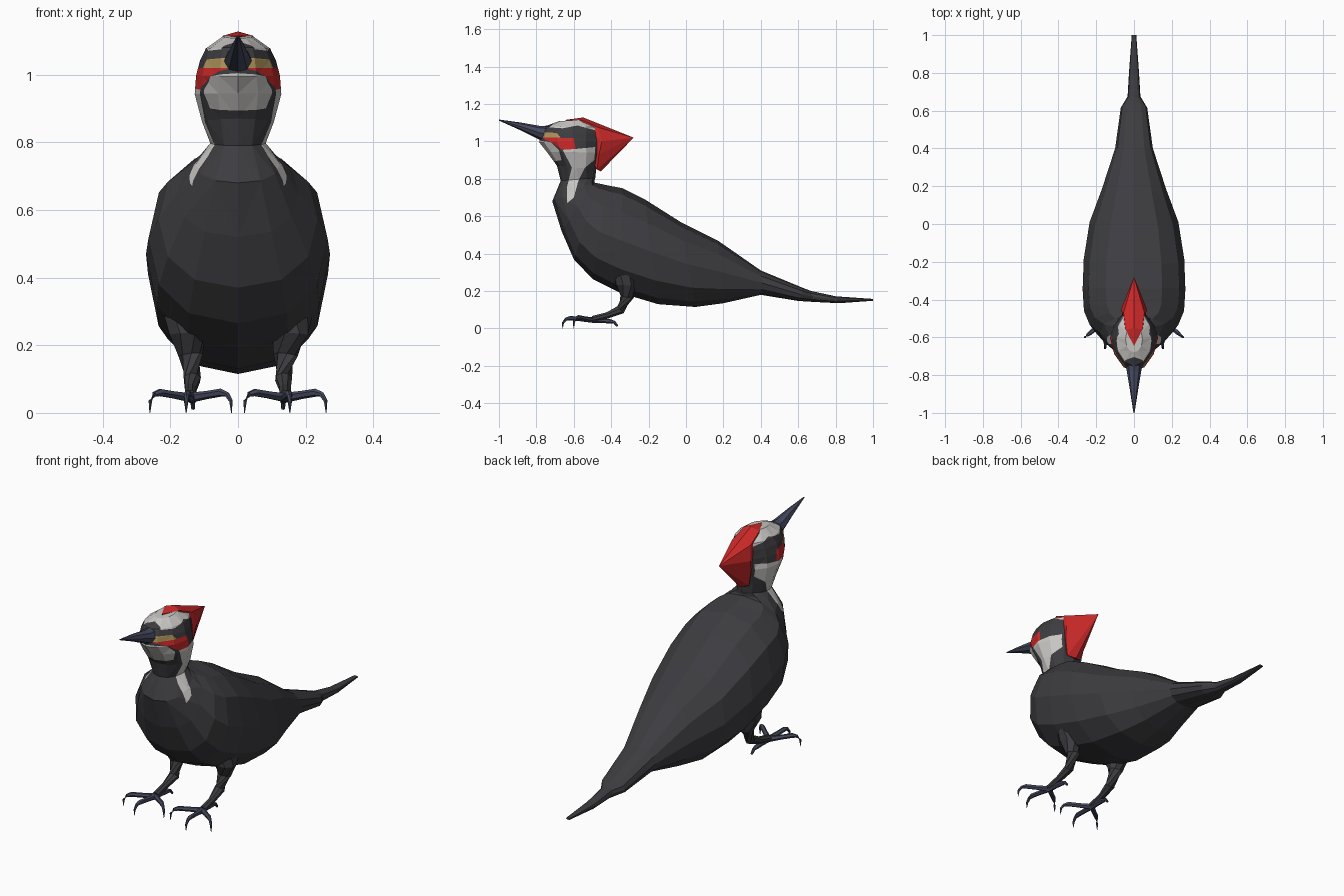
import bpy, bmesh, math
from mathutils import Vector

cube = bpy.data.objects.get("Cube")
if cube:
    bpy.data.objects.remove(cube, do_unlink=True)


def material(name, rgb):
    m = bpy.data.materials.new(name)
    m.use_nodes = True
    m.diffuse_color = (*rgb, 1)
    m.node_tree.nodes["Principled BSDF"].inputs["Base Color"].default_value = (*rgb, 1)
    return m


BLACK = material("charcoal feathers", (0.046, 0.045, 0.051))
WHITE = material("pale feathers", (0.58, 0.57, 0.55))
RED = material("red feathers", (0.6, 0.022, 0.022))
SLATE = material("slate horn", (0.058, 0.066, 0.11))
GOLD = material("golden eye", (0.45, 0.31, 0.11))


def finish(bm, name, mats):
    bmesh.ops.recalc_face_normals(bm, faces=bm.faces)
    mesh = bpy.data.meshes.new(name)
    bm.to_mesh(mesh)
    bm.free()
    for m in mats:
        mesh.materials.append(m)
    obj = bpy.data.objects.new(name, mesh)
    bpy.context.collection.objects.link(obj)
    return obj


def loft(rings):
    """Skin a list of equal-sized vertex rings and cap both ends."""
    bm = bmesh.new()
    loops = [[bm.verts.new(p) for p in ring] for ring in rings]
    n = len(loops[0])
    for a, b in zip(loops, loops[1:]):
        for i in range(n):
            j = (i + 1) % n
            bm.faces.new((a[i], a[j], b[j], b[i]))
    bm.faces.new(loops[0])
    bm.faces.new(loops[-1])
    return bm


def section(back_y, back_z, front_y, front_z, width, power=2.3, n=12):
    """Superellipse ring between a back point and a front point."""
    a, b = Vector((0, back_y, back_z)), Vector((0, front_y, front_z))
    mid, half = (a + b) / 2, (a - b) / 2
    ring = []
    for i in range(n):
        t = 2 * math.pi * i / n
        c, s = math.cos(t), math.sin(t)
        c = math.copysign(abs(c) ** (2 / power), c)
        s = math.copysign(abs(s) ** (2 / power), s)
        ring.append(mid + half * c + Vector((width * s, 0, 0)))
    return ring


def tube(points, radii, name, mat, n=6):
    pts = [Vector(p) for p in points]
    rings = []
    for i, p in enumerate(pts):
        d = (pts[min(i + 1, len(pts) - 1)] - pts[max(i - 1, 0)]).normalized()
        u = d.cross(Vector((0.31, 0.2, 0.93))).normalized()
        v = d.cross(u)
        rings.append([p + (u * math.cos(k * math.tau / n) + v * math.sin(k * math.tau / n)) * radii[i]
                      for k in range(n)])
    return finish(loft(rings), name, [mat])


# Body and tail, from tail tip to the base of the neck
neck_base = (-0.49, 0.78, -0.665, 0.52, 0.18)
body = [
    (1.0, 0.158, 1.0, 0.148, 0.012),
    (0.80, 0.172, 0.82, 0.135, 0.026),
    (0.67, 0.20, 0.68, 0.142, 0.034),
    (0.63, 0.215, 0.60, 0.147, 0.07),
    (0.40, 0.31, 0.40, 0.18, 0.10),
    (0.17, 0.47, 0.20, 0.135, 0.17),
    (-0.03, 0.57, 0.05, 0.115, 0.235),
    (-0.22, 0.69, -0.15, 0.13, 0.266),
    (-0.34, 0.75, -0.35, 0.19, 0.272),
    (-0.42, 0.765, -0.50, 0.265, 0.265),
    (-0.465, 0.775, -0.60, 0.37, 0.235),
    neck_base,
]
finish(loft([section(*r) for r in body]), "body", [BLACK])

# Neck and head
head = [
    (*neck_base, 2.3),
    (-0.49, 0.79, -0.715, 0.68, 0.125, 2.2),
    (-0.485, 0.805, -0.67, 0.79, 0.082, 2),
    (-0.48, 0.85, -0.69, 0.87, 0.106, 1.9),
    (-0.455, 0.94, -0.745, 0.945, 0.128, 1.8),
    (-0.44, 1.0, -0.785, 0.995, 0.124, 1.7),
    (-0.44, 1.04, -0.78, 1.045, 0.112, 1.7),
    (-0.45, 1.075, -0.755, 1.08, 0.095, 1.8),
    (-0.54, 1.118, -0.68, 1.108, 0.045, 2),
]
bm = loft([section(*r) for r in head])
bmesh.ops.triangulate(bm, faces=bm.faces)

# Plumage patches as side outlines (y, z) with a material slot each
patches = [
    (3, [(-0.77, 1.05), (-0.69, 1.045), (-0.67, 1.02), (-0.77, 1.02)]),
    (2, [(-0.78, 1.022), (-0.60, 1.018), (-0.59, 0.96), (-0.66, 0.955), (-0.72, 0.995)]),
    (1, [(-0.82, 1.01), (-0.72, 0.995), (-0.68, 0.955), (-0.665, 0.90), (-0.73, 0.89)]),
    (1, [(-0.66, 0.955), (-0.59, 0.96), (-0.485, 0.97), (-0.49, 0.90), (-0.54, 0.86),
         (-0.575, 0.79), (-0.60, 0.70), (-0.635, 0.67), (-0.635, 0.76), (-0.61, 0.86)]),
    (1, [(-0.73, 1.075), (-0.66, 1.14), (-0.50, 1.14), (-0.45, 1.05), (-0.58, 1.085), (-0.66, 1.07)]),
]


def inside(y, z, outline):
    hit = False
    for (y1, z1), (y2, z2) in zip(outline, outline[1:] + outline[:1]):
        if (z1 > z) != (z2 > z) and y < (y2 - y1) * (z - z1) / (z2 - z1) + y1:
            hit = not hit
    return hit


# Cut the head along each outline, then colour the faces inside
for slot, outline in patches:
    lo_z, hi_z = min(p[1] for p in outline), max(p[1] for p in outline)
    for (y1, z1), (y2, z2) in zip(outline, outline[1:] + outline[:1]):
        faces = [f for f in bm.faces
                 if max(v.co.z for v in f.verts) > lo_z and min(v.co.z for v in f.verts) < hi_z]
        geom = set(faces)
        for f in faces:
            geom.update(f.edges)
            geom.update(f.verts)
        bmesh.ops.bisect_plane(bm, geom=list(geom), dist=1e-5, plane_co=(0, y1, z1),
                               plane_no=Vector((0, z1 - z2, y2 - y1)).normalized())
for f in bm.faces:
    c = f.calc_center_median()
    for slot, outline in patches:
        if inside(c.y, c.z, outline):
            f.material_index = slot
            break
finish(bm, "head", [BLACK, WHITE, RED, GOLD])

# Pointed crest
bm = bmesh.new()
for p in [(0, -0.28, 1.02), (0, -0.645, 1.115), (0, -0.55, 1.128), (0, -0.455, 0.84)]:
    bm.verts.new(p)
for side in (1, -1):
    for x, y, z in [(0.055, -0.47, 1.075), (0.068, -0.45, 1.0), (0.06, -0.465, 0.93),
                    (0.04, -0.475, 0.85), (0.045, -0.56, 1.115)]:
        bm.verts.new((x * side, y, z))
hull = bmesh.ops.convex_hull(bm, input=bm.verts)
bmesh.ops.delete(bm, geom=list({v for v in hull["geom_interior"] if isinstance(v, bmesh.types.BMVert)}),
                 context="VERTS")
finish(bm, "crest", [RED])

# Beak
beak = [
    (-0.71, 1.085, -0.73, 0.985, 0.046, 1.8, 8),
    (-0.78, 1.083, -0.78, 1.008, 0.038, 1.8, 8),
    (-0.89, 1.102, -0.89, 1.062, 0.02, 1.8, 8),
    (-1.0, 1.117, -1.0, 1.111, 0.003, 1.8, 8),
]
finish(loft([section(*r) for r in beak]), "beak", [SLATE])

# Legs and feet
toes = {
    "inner_toe": (0.05, -0.575, 0.06),
    "middle_toe": (0.15, -0.62, 0.055),
    "outer_toe": (0.23, -0.575, 0.06),
    "rear_toe": (0.135, -0.405, 0.038),
}
for side, label in ((1, "left"), (-1, "right")):
    leg = [(0.15, -0.31, 0.31), (0.15, -0.325, 0.235), (0.14, -0.315, 0.17),
           (0.135, -0.35, 0.10), (0.14, -0.42, 0.07), (0.14, -0.50, 0.05)]
    tube([(x * side, y, z) for x, y, z in leg],
         [0.075, 0.058, 0.036, 0.026, 0.018, 0.018], label + "_leg", BLACK, 8)
    ankle = Vector((0.14 * side, -0.50, 0.045))
    for name, (x, y, z) in toes.items():
        end = Vector((x * side, y, z))
        out = end - ankle
        out.z = 0
        out.normalize()
        knuckle = ankle.lerp(end, 0.55)
        points = [ankle, knuckle, end]
        for reach, drop in ((0.022, 0.005), (0.038, 0.025), (0.04, z)):
            p = end + out * reach
            p.z = max(z - drop, 0.012 if "rear" in name else 0)
            points.append(p)
        tube(points, [0.015, 0.012, 0.012, 0.008, 0.006, 0.001], label + "_" + name, SLATE)
